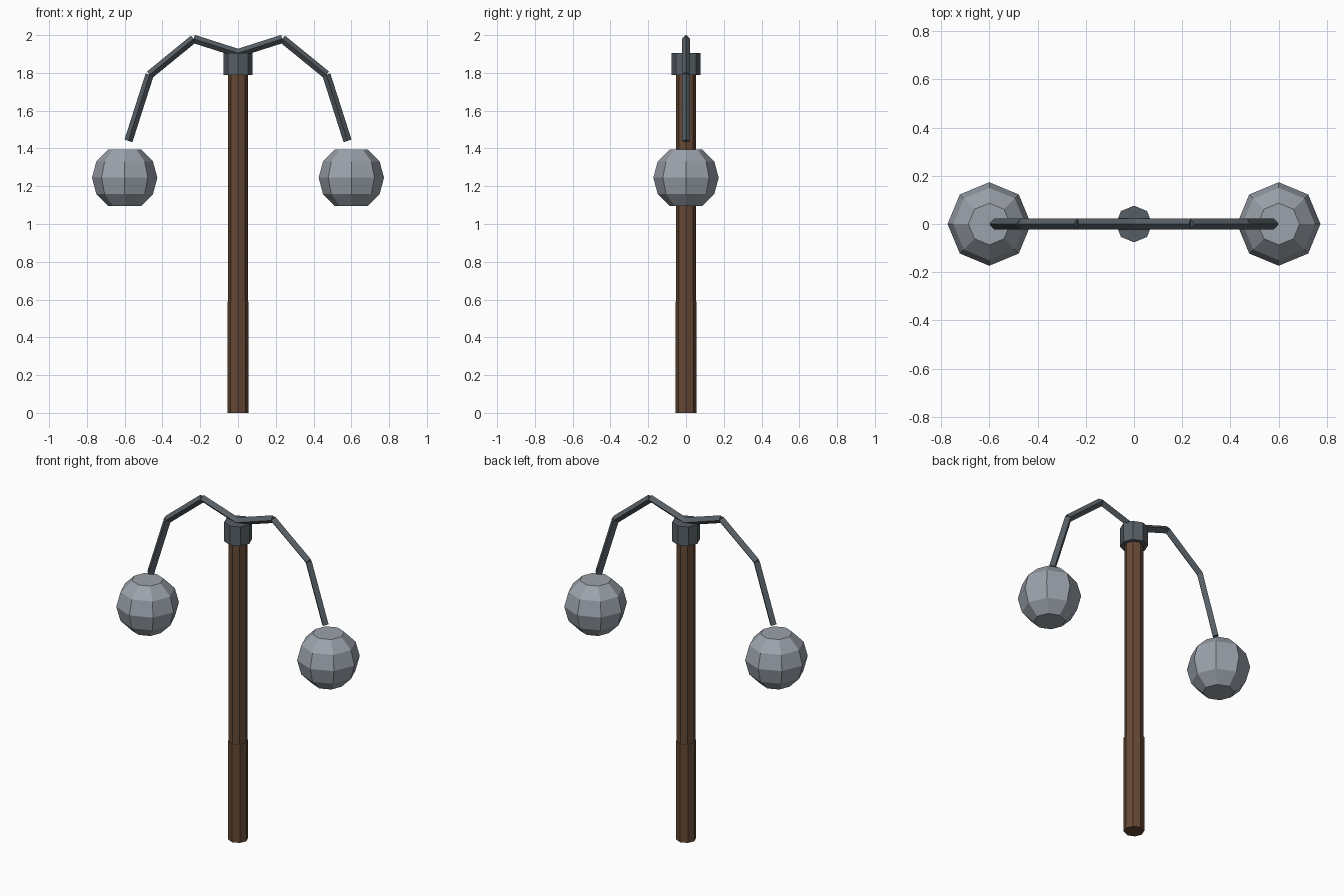
import bpy, bmesh, math
from mathutils import Vector, Matrix

cube = bpy.data.objects.get("Cube")
if cube:
    bpy.data.objects.remove(cube, do_unlink=True)


def material(name, rgb):
    m = bpy.data.materials.new(name)
    m.use_nodes = True
    m.diffuse_color = (*rgb, 1)
    m.node_tree.nodes["Principled BSDF"].inputs["Base Color"].default_value = (*rgb, 1)
    return m


wood = material("brown_wood", (0.13, 0.066, 0.036))
iron = material("dark_iron", (0.095, 0.115, 0.132))
glass = material("pale_grey_glass", (0.33, 0.365, 0.41))


def finish(name, bm, mat):
    bmesh.ops.recalc_face_normals(bm, faces=bm.faces)
    mesh = bpy.data.meshes.new(name)
    bm.to_mesh(mesh)
    bm.free()
    mesh.materials.append(mat)
    obj = bpy.data.objects.new(name, mesh)
    bpy.context.collection.objects.link(obj)
    return obj


def lathe(name, profile, mat, x=0.0, sides=8):
    """Faceted solid from (radius, height) rings with flat caps."""
    bm = bmesh.new()
    rings = []
    for r, z in profile:
        angles = [math.tau * i / sides for i in range(sides)]
        rings.append([bm.verts.new((x + r * math.cos(a), r * math.sin(a), z)) for a in angles])
    for low, high in zip(rings, rings[1:]):
        for i in range(sides):
            j = (i + 1) % sides
            bm.faces.new((low[i], low[j], high[j], high[i]))
    bm.faces.new(rings[0])
    bm.faces.new(rings[-1])
    return finish(name, bm, mat)


def rod(name, start, end, mat, radius=0.022):
    """Four-sided rod with one edge facing the front."""
    a, b = Vector(start), Vector(end)
    along = (b - a).normalized()
    side = Vector((0, 1, 0))
    up = along.cross(side)
    turn = Matrix((side, up, along)).transposed().to_4x4()
    bm = bmesh.new()
    bmesh.ops.create_cone(bm, cap_ends=True, segments=4, radius1=radius, radius2=radius,
                          depth=(b - a).length,
                          matrix=Matrix.Translation((a + b) / 2) @ turn)
    return finish(name, bm, mat)


# Post with a slightly thicker lower part
lathe("lower_post", [(0.056, 0), (0.056, 0.59)], wood)
lathe("upper_post", [(0.053, 0.58), (0.053, 1.8)], wood)

# Iron collar at the top of the post
lathe("collar", [(0.076, 1.79), (0.076, 1.905)], iron)

# Bent arms and hanging globes
arm_path = [(0, 1.905), (0.235, 1.98), (0.468, 1.79), (0.58, 1.44)]
globe_radius, globe_height = 0.173, 1.245
globe_profile = [(globe_radius * math.cos(math.radians(t)),
                  globe_height + globe_radius * math.sin(math.radians(t)))
                 for t in range(-60, 61, 30)]
for label, s in (("left", 1), ("right", -1)):
    points = [(s * x, 0, z) for x, z in arm_path]
    parts = zip(("inner", "middle", "outer"), points, points[1:])
    for part, start, end in parts:
        rod(f"{label}_{part}_arm", start, end, iron)
    lathe(f"{label}_globe", globe_profile, glass, x=s * 0.6)
